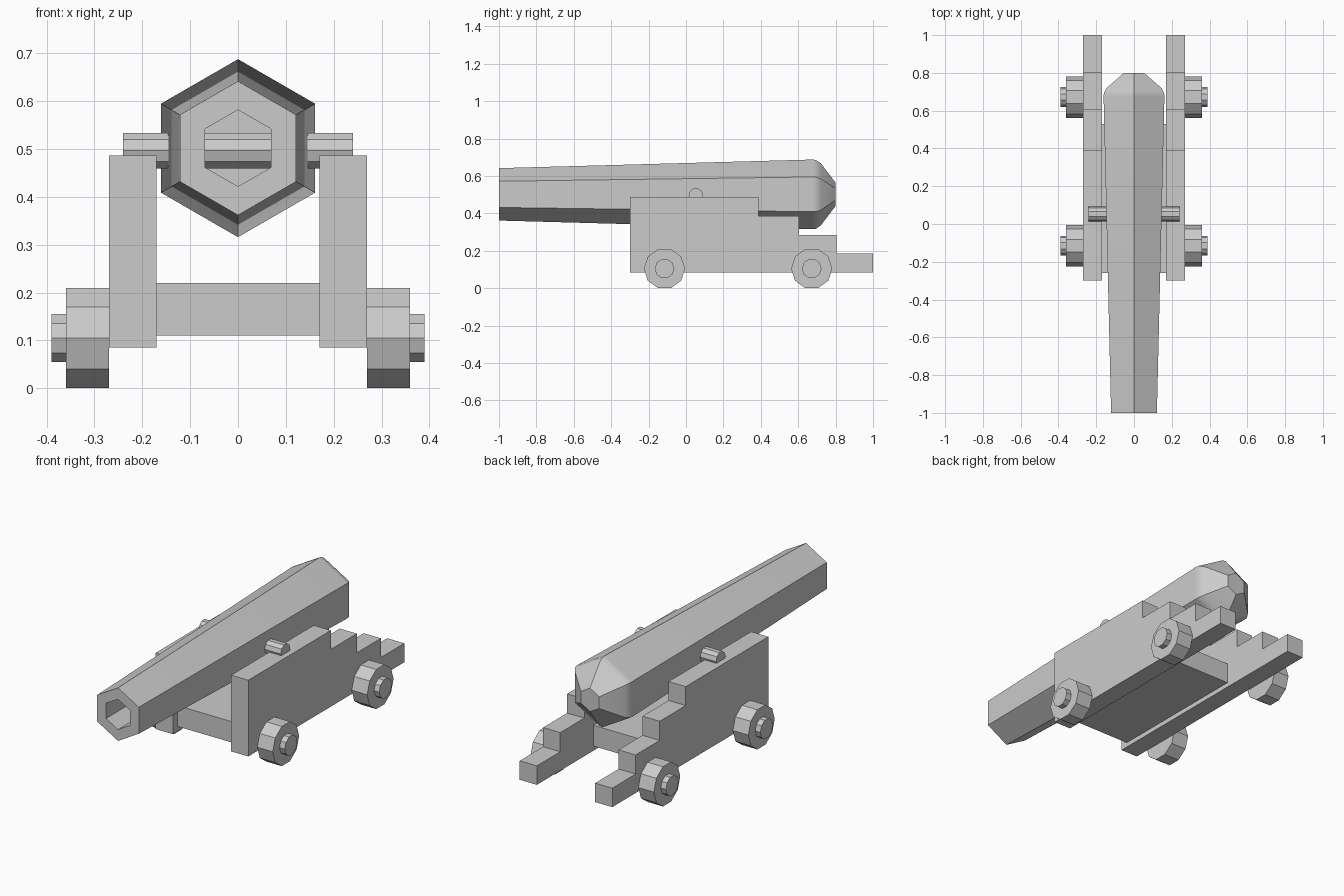
import bpy, bmesh
from math import sin, cos, pi

if "Cube" in bpy.data.objects:
    bpy.data.objects.remove(bpy.data.objects["Cube"])


def finish(name, bm):
    bmesh.ops.recalc_face_normals(bm, faces=bm.faces)
    mesh = bpy.data.meshes.new(name)
    bm.to_mesh(mesh)
    bm.free()
    ob = bpy.data.objects.new(name, mesh)
    bpy.context.collection.objects.link(ob)
    return ob


def loft(name, rings):
    """Skin a list of equal-length point loops and cap both ends."""
    bm = bmesh.new()
    loops = [[bm.verts.new(p) for p in ring] for ring in rings]
    n = len(loops[0])
    for a, b in zip(loops, loops[1:]):
        for i in range(n):
            j = (i + 1) % n
            bm.faces.new((a[i], a[j], b[j], b[i]))
    bm.faces.new(loops[0])
    bm.faces.new(loops[-1])
    return finish(name, bm)


def prism_x(name, profile, x0, x1):
    """Extrude a (y, z) profile along x."""
    return loft(name, [[(x, y, z) for y, z in profile] for x in (x0, x1)])


def decagon(y, z, r):
    return [(y + r * cos(i * pi / 5), z + r * sin(i * pi / 5)) for i in range(10)]


def hexagon(y, r, z=0.502):
    return [(r * sin(i * pi / 3), y, z + r * cos(i * pi / 3)) for i in range(6)]


# Barrel: blind bore, muzzle lip, tapered body, rounded breech
barrel = loft("barrel", [hexagon(y, r) for y, r in [
    (0.5, 0.08), (-1.0, 0.08), (-1.0, 0.14), (0.675, 0.186),
    (0.695, 0.184), (0.72, 0.167), (0.80, 0.062)]])
bpy.context.view_layer.objects.active = barrel
barrel.select_set(True)
bpy.ops.object.shade_smooth_by_angle(angle=0.52)

# Pivot pin running through the barrel
prism_x("trunnion", decagon(0.053, 0.497, 0.039), -0.24, 0.24)

# Carriage floor between the cheeks
prism_x("carriage_bed", [(-0.26, 0.11), (0.53, 0.11), (0.53, 0.22), (-0.26, 0.22)],
        -0.17, 0.17)

# Stepped cheeks, wheels and hubs on both sides
cheek = [(-0.30, 0.085), (1.0, 0.085), (1.0, 0.185), (0.805, 0.185),
         (0.805, 0.286), (0.605, 0.286), (0.605, 0.387), (0.388, 0.387),
         (0.388, 0.487), (-0.30, 0.487)]
for side, s in (("left", -1), ("right", 1)):
    prism_x(f"{side}_cheek", cheek, s * 0.17, s * 0.27)
    for place, y in (("front", -0.115), ("rear", 0.672)):
        prism_x(f"{place}_{side}_wheel", decagon(y, 0.105, 0.11), s * 0.27, s * 0.36)
        prism_x(f"{place}_{side}_hub", decagon(y, 0.105, 0.0525), s * 0.27, s * 0.39)
